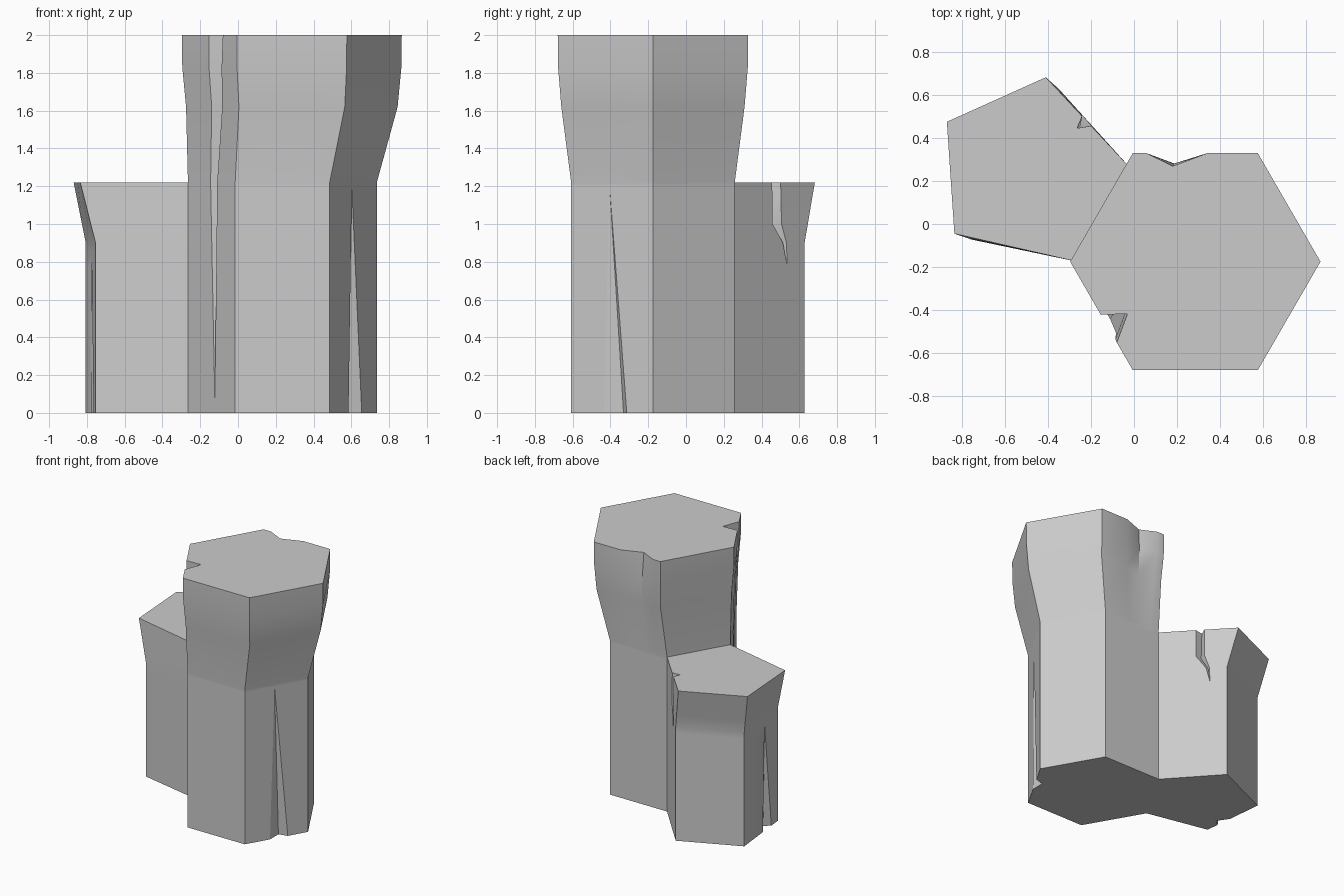
import bpy, bmesh
from math import cos, sin, radians
from mathutils import Vector

if "Cube" in bpy.data.objects:
    bpy.data.objects.remove(bpy.data.objects["Cube"])


def lerp_keys(keys, z):
    """Interpolate rows of (z, values...) at height z, clamped at both ends."""
    if z <= keys[0][0]:
        return keys[0][1:]
    for a, b in zip(keys, keys[1:]):
        if z <= b[0]:
            f = (z - a[0]) / (b[0] - a[0])
            return [p + (q - p) * f for p, q in zip(a[1:], b[1:])]
    return keys[-1][1:]


def polygon(cx, cy, r, n, start):
    return [Vector((cx + r * cos(radians(start + 360 * i / n)),
                    cy + r * sin(radians(start + 360 * i / n)))) for i in range(n)]


def column(name, levels, cracks, open_side, open_below):
    """Loft a column; cracks = {side: [(z, lip, deepest, lip, depth)]} along each side.
    open_side is left out up to open_below, where the columns grow together."""
    zs = sorted({k[0] for k in levels} | {k[0] for c in cracks.values() for k in c})
    bm = bmesh.new()
    rings = []
    for z in zs:
        corners = lerp_keys(levels, z)
        ring = []
        for i, a in enumerate(corners):
            side = corners[(i + 1) % len(corners)] - a
            inward = Vector((-side.y, side.x)).normalized()
            pts = [a]
            if i in cracks:
                t1, td, t2, depth = lerp_keys(cracks[i], z)
                pts += [a + side * t1, a + side * td + inward * depth, a + side * t2]
            ring += [(bm.verts.new((p.x, p.y, z)), i) for p in pts]
        rings.append(ring)
    for z, lo, hi in zip(zs[1:], rings, rings[1:]):
        for j in range(len(lo)):
            if lo[j][1] == open_side and z <= open_below:
                continue
            k = (j + 1) % len(lo)
            bm.faces.new((lo[j][0], lo[k][0], hi[k][0], hi[j][0]))
    bm.faces.new([v for v, _ in reversed(rings[0])])
    bm.faces.new([v for v, _ in rings[-1]])
    bmesh.ops.remove_doubles(bm, verts=bm.verts, dist=0.0005)
    mesh = bpy.data.meshes.new(name)
    bm.to_mesh(mesh)
    bm.free()
    ob = bpy.data.objects.new(name, mesh)
    bpy.context.collection.objects.link(ob)
    bpy.ops.object.select_all(action='DESELECT')
    ob.select_set(True)
    bpy.context.view_layer.objects.active = ob
    bpy.ops.object.shade_smooth_by_angle(angle=radians(30))
    return ob


# Tall six-sided column, flaring outwards near the top
tall_levels = [(z, *polygon(cx, -0.175, r, 6, 0)) for z, cx, r in
               ((0, .235, .5), (1.22, .235, .5), (1.62, .285, .56),
                (1.83, .285, .58), (2, .285, .582))]
tall_cracks = {
    1: [(1.22, .45, .65, .85, 0), (2, .405, .68, .89, .06)],       # shallow back dent
    3: [(.05, .57, .57, .57, 0), (1.22, .48, .53, .62, .06),
        (2, .49, .59, .745, .11)],                                 # long front-left crack
    5: [(0, .4, .58, .68, .052), (1.2, .47, .47, .47, 0)],         # rising base crack
}
column("tall_stone_column", tall_levels, tall_cracks, 2, 1.22)

# Short five-sided column sharing one side with the tall one
base = polygon(-.438, .212, .4253, 5, 6)
hexa = polygon(.235, -.175, .5, 6, 0)
base[0], base[4] = hexa[2], hexa[3]
top = [hexa[2], Vector((-.41, .682)), Vector((-.87, .475)), Vector((-.835, -.045)), hexa[3]]
short_levels = [(0, *base), (.9, *base), (1.22, *top)]
short_cracks = {
    0: [(.78, .75, .75, .75, 0), (.9, .69, .72, .74, .02),
        (1.0, .52, .58, .64, .04), (1.22, .467, .53, .573, .055)],  # jagged back crack
    2: [(0, .55, .74, .8, .05), (.85, .6, .6, .6, 0)],             # rising base crack
}
column("short_stone_column", short_levels, short_cracks, 4, 1.22)
